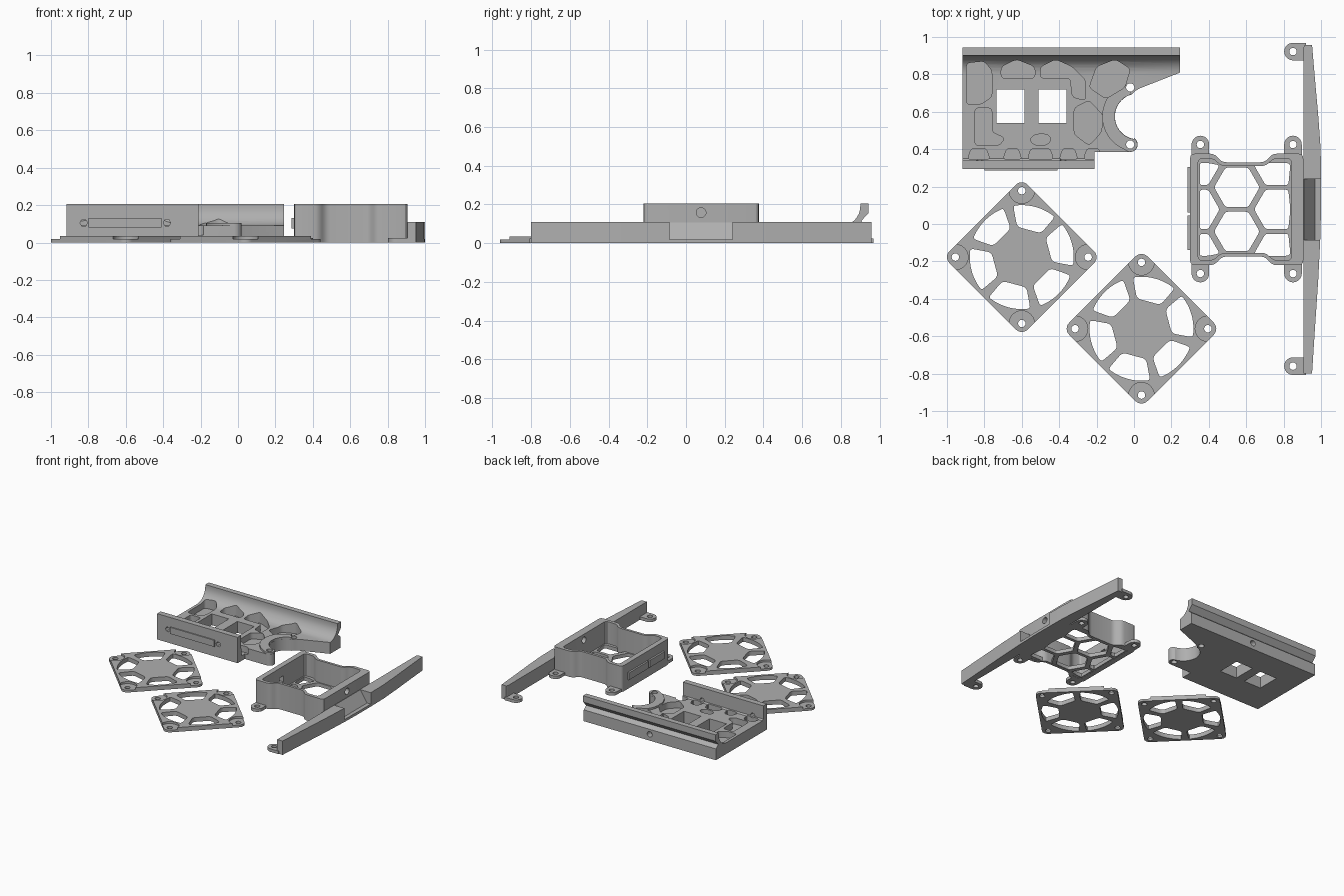
import bpy, bmesh, math
from mathutils import Vector, Matrix

if "Cube" in bpy.data.objects:
    bpy.data.objects.remove(bpy.data.objects["Cube"])

grey = bpy.data.materials.new("mid grey plastic")
grey.diffuse_color = (0.43, 0.43, 0.43, 1)
grey.use_nodes = True
grey.node_tree.nodes["Principled BSDF"].inputs["Base Color"].default_value = grey.diffuse_color


def circle(x, y, r, n=24, a0=0, a1=360):
    full = a1 - a0 == 360
    k = n if full else n + 1
    return [(x + r * math.cos(math.radians(a0 + (a1 - a0) * i / n)),
             y + r * math.sin(math.radians(a0 + (a1 - a0) * i / n))) for i in range(k)]


def rect(x0, y0, x1, y1):
    return [(x0, y0), (x1, y0), (x1, y1), (x0, y1)]


def rounded(pts, r, n=4):
    """Replace every corner of a polygon by a small curve."""
    out = []
    for i, p in enumerate(pts):
        p = Vector(p)
        a, b = Vector(pts[i - 1]) - p, Vector(pts[(i + 1) % len(pts)]) - p
        a, b = (v.normalized() * min(r, v.length * 0.48) for v in (a, b))
        for k in range(n + 1):
            t = k / n
            out.append(tuple(p + a * (1 - t) ** 2 + b * t ** 2))
    return out


def prism(name, loops, z0, z1, matrix=None):
    """Extrude an outline (with optional hole loops) from z0 to z1."""
    cu = bpy.data.curves.new(name, 'CURVE')
    cu.dimensions, cu.fill_mode, cu.extrude = '2D', 'BOTH', (z1 - z0) / 2
    for loop in loops:
        s = cu.splines.new('POLY')
        s.points.add(len(loop) - 1)
        for p, c in zip(s.points, loop):
            p.co = (c[0], c[1], 0, 1)
        s.use_cyclic_u = True
    tmp = bpy.data.objects.new(name, cu)
    bpy.context.collection.objects.link(tmp)
    bpy.context.view_layer.update()
    me = bpy.data.meshes.new_from_object(
        tmp.evaluated_get(bpy.context.evaluated_depsgraph_get()))
    bpy.data.objects.remove(tmp)
    bm = bmesh.new()
    bm.from_mesh(me)
    bmesh.ops.remove_doubles(bm, verts=bm.verts, dist=1e-5)
    bmesh.ops.translate(bm, verts=bm.verts, vec=(0, 0, (z0 + z1) / 2))
    if matrix:
        bmesh.ops.transform(bm, matrix=matrix, verts=bm.verts)
    bmesh.ops.recalc_face_normals(bm, faces=bm.faces)
    bm.to_mesh(me)
    bm.free()
    me.materials.clear()
    me.materials.append(grey)
    ob = bpy.data.objects.new(name, me)
    bpy.context.collection.objects.link(ob)
    return ob


def combine(target, tools, op='DIFFERENCE'):
    for t in tools:
        m = target.modifiers.new("bool", 'BOOLEAN')
        m.operation, m.solver, m.object = op, 'EXACT', t
    bpy.context.view_layer.update()
    me = bpy.data.meshes.new_from_object(
        target.evaluated_get(bpy.context.evaluated_depsgraph_get()))
    target.modifiers.clear()
    target.data = me
    for t in tools:
        bpy.data.objects.remove(t)
    return target


# (a, b, c) -> (c, a, b): profile in YZ, extruded along x
ALONG_X = Matrix(((0, 0, 1, 0), (1, 0, 0, 0), (0, 1, 0, 0), (0, 0, 0, 1)))
# (a, b, c) -> (a, c, b): profile in XZ, extruded along y
ALONG_Y = Matrix(((1, 0, 0, 0), (0, 0, 1, 0), (0, 1, 0, 0), (0, 0, 0, 1)))

# ---- fan grilles: rounded diamonds with six spokes round a hexagonal hub
for side, (cx, cy) in (("left", (-0.6, -0.177)), ("right", (0.04, -0.56))):
    corners = [(cx + 0.355 * math.cos(math.radians(a)), cy + 0.355 * math.sin(math.radians(a)))
               for a in (0, 90, 180, 270)]
    outline = []
    for (x, y), a in zip(corners, (0, 90, 180, 270)):
        outline += circle(x, y, 0.045, 8, a - 45, a + 45)
    loops = [outline] + [circle(x, y, 0.02, 16) for x, y in corners]
    for k in range(6):
        mid = 75 + 60 * k
        arc = circle(0, 0, 0.278, 10, -24.5, 24.5)
        shape = rounded([(0.155, 0.07), (0.155, -0.07)], 0, 1)
        pts = [(0.15, 0.066), (0.15, -0.066)] + arc
        ca, sa = math.cos(math.radians(mid)), math.sin(math.radians(mid))
        pts = rounded(pts, 0.022, 3)
        loops.append([(cx + x * ca - y * sa, cy + x * sa + y * ca) for x, y in pts])
    grille = prism("fan_grille_" + side, loops, 0, 0.034)
    combine(grille, [prism("recess", [circle(x, y, 0.068)], 0.018, 0.1) for x, y in corners])

# ---- cable tray: floor, front wall and curved back wall as one profile
fillet = [(0.80 + 0.10 * math.sin(t * math.pi / 16), 0.19 - 0.10 * math.cos(t * math.pi / 16))
          for t in range(9)]
section = [(0.295, 0), (0.295, 0.205), (0.34, 0.205), (0.34, 0.10), (0.35, 0.09)] + fillet + [
    (0.90, 0.205), (0.943, 0.205), (0.943, 0.155), (0.905, 0.115), (0.935, 0.09), (0.935, 0)]
tray = prism("cable_tray", [section], -0.918, 0.245, ALONG_X)
plan = ([(-0.95, 0.25), (-0.21, 0.25), (-0.21, 0.385)] + circle(-0.02, 0.425, 0.04, 8, -90, 60)
        + circle(0.02, 0.575, 0.122, 20, 260, 105)
        + [(0.005, 0.71), (0.03, 0.725), (0.26, 0.815), (0.26, 1.0), (-0.95, 1.0)])
combine(tray, [prism("plan", [plan], -0.1, 0.4)], 'INTERSECT')
# raised collar round the bay, with two screw holes
collar = (circle(0.02, 0.575, 0.19, 20, 112, 245) + [(-0.03, 0.386)]
          + circle(-0.02, 0.425, 0.039, 8, -90, 60) + circle(0.02, 0.575, 0.123, 20, 260, 105))
combine(tray, [prism("collar", [collar], 0.03, 0.105)], 'UNION')

pockets = [
    [(-0.895, 0.86), (-0.80, 0.87), (-0.76, 0.82), (-0.76, 0.68), (-0.82, 0.64), (-0.895, 0.64)],
    [(-0.71, 0.84), (-0.63, 0.88), (-0.53, 0.84), (-0.53, 0.78), (-0.71, 0.78)],
    [(-0.50, 0.84), (-0.42, 0.88), (-0.33, 0.84), (-0.26, 0.77), (-0.26, 0.66),
     (-0.33, 0.68), (-0.34, 0.78), (-0.50, 0.78)],
    [(-0.20, 0.84), (-0.10, 0.88), (-0.02, 0.83), (-0.05, 0.73), (-0.15, 0.67), (-0.24, 0.73)],
    [(-0.85, 0.62), (-0.76, 0.62), (-0.76, 0.49), (-0.69, 0.46), (-0.72, 0.42), (-0.85, 0.42)],
    [(-0.32, 0.62), (-0.24, 0.66), (-0.165, 0.58), (-0.175, 0.49), (-0.24, 0.42), (-0.32, 0.48)],
    [(-0.56, 0.45), (-0.53, 0.48), (-0.46, 0.48), (-0.44, 0.45), (-0.47, 0.42), (-0.53, 0.42)]]
for x0, x1 in ((-0.89, -0.77), (-0.70, -0.60), (-0.57, -0.43), (-0.40, -0.30), (-0.27, -0.17)):
    pockets.append([(x0, 0.345), (x1, 0.345), (x1 - 0.02, 0.405), (x0 + 0.02, 0.405)])
cuts = [prism("pocket", [rounded(p, 0.02, 3)], 0.04, 0.17) for p in pockets]
cuts += [prism("window", [rect(x, 0.54, x + 0.15, 0.72)], -0.1, 0.3) for x in (-0.735, -0.51)]
cuts += [prism("screw_hole", [circle(-0.02, y, 0.022)], -0.1, 0.3) for y in (0.425, 0.73)]
cuts += [prism("wall_hole", [circle(x, 0.105, 0.02, 6)], 0.25, 0.36, ALONG_Y) for x in (-0.825, -0.38)]
cuts += [prism("back_hole", [circle(-0.335, 0.05, 0.022)], 0.89, 1.0, ALONG_Y)]
combine(tray, cuts)
prism("tray_front_rail", [rect(-0.80, 0.08, -0.41, 0.132)], 0.286, 0.30, ALONG_Y)

# ---- fan duct: waisted box walls, open top
def waist(x0, x1, yo, ym, xa, xb):
    """Box outline whose long sides step inward in the middle."""
    c = 0.078
    top = [(x1, c + yo), (xb + 0.04, c + yo), (xb, c + ym), (xa, c + ym), (xa - 0.04, c + yo), (x0, c + yo)]
    return rounded(top + [(x, 2 * c - y) for x, y in reversed(top)], 0.025, 3)


outer = waist(0.30, 0.905, 0.298, 0.252, 0.47, 0.70)
inner = waist(0.342, 0.842, 0.272, 0.232, 0.465, 0.705)
duct = prism("fan_duct", [outer, inner], 0, 0.205)
combine(duct, [prism("side_hole", [circle(0.078, 0.158, 0.025)], 0.8, 1.0, ALONG_X),
               prism("plug_hole", [rect(0.035, 0.08, 0.085, 0.13)], 0.2, 0.4, ALONG_X)])
for n, (y0, y1) in enumerate(((-0.14, 0.045), (0.062, 0.305))):
    prism(f"duct_rail_{n}", [rect(y0, 0.075, y1, 0.132)], 0.286, 0.302, ALONG_X)

# honeycomb floor of the duct, cells trimmed to the inside of the walls
cells = []
for cx, ys in ((0.55, (0.196, -0.04)), (0.336, (0.314, 0.078, -0.158)), (0.764, (0.314, 0.078, -0.158))):
    for cy in ys:
        cell = [(min(max(x, 0.352), 0.836), min(max(y, -0.17), 0.326))
                for x, y in circle(cx, cy, 0.122, 6)]
        clean = [p for i, p in enumerate(cell) if (Vector(p) - Vector(cell[i - 1])).length > 0.004]
        cells.append(rounded(clean, 0.015, 3))
prism("duct_honeycomb_floor", [waist(0.31, 0.89, 0.285, 0.242, 0.467, 0.703)] + cells, 0.001, 0.03)

# ---- screw tabs on the duct and arm
for n, (x, y, a) in enumerate(((0.355, 0.425, 90), (0.85, 0.425, 90), (0.355, -0.265, -90),
                               (0.85, -0.265, -90), (0.85, 0.922, 180), (0.85, -0.76, 180))):
    d = Vector((math.cos(math.radians(a)), math.sin(math.radians(a))))
    tab = circle(x, y, 0.047, 14, a - 90, a + 90)
    back = -0.07 * d
    tab += [(tab[-1][0] + back.x, tab[-1][1] + back.y), (tab[0][0] + back.x, tab[0][1] + back.y)]
    prism(f"screw_tab_{n}", [tab, circle(x, y, 0.02, 16)], 0, 0.024)

# ---- long side arm, tapering to both ends, with a sloped scoop in the middle
arm = prism("side_arm", [[(0.905, -0.80), (0.952, -0.80), (0.968, -0.55), (0.985, -0.30), (0.996, -0.08),
                          (1.0, 0.078), (1.0, 0.24), (0.998, 0.40), (0.985, 0.58), (0.968, 0.77),
                          (0.952, 0.957), (0.912, 0.957), (0.905, 0.94)]], 0, 0.11)
combine(arm, [prism("scoop", [[(0.908, 0.13), (0.908, 0.108), (0.968, 0.02), (1.05, 0.02), (1.05, 0.13)]],
                    -0.085, 0.24, ALONG_Y)])

bpy.ops.object.select_all(action='SELECT')
bpy.context.view_layer.objects.active = arm
bpy.ops.object.shade_smooth_by_angle(angle=math.radians(30))
